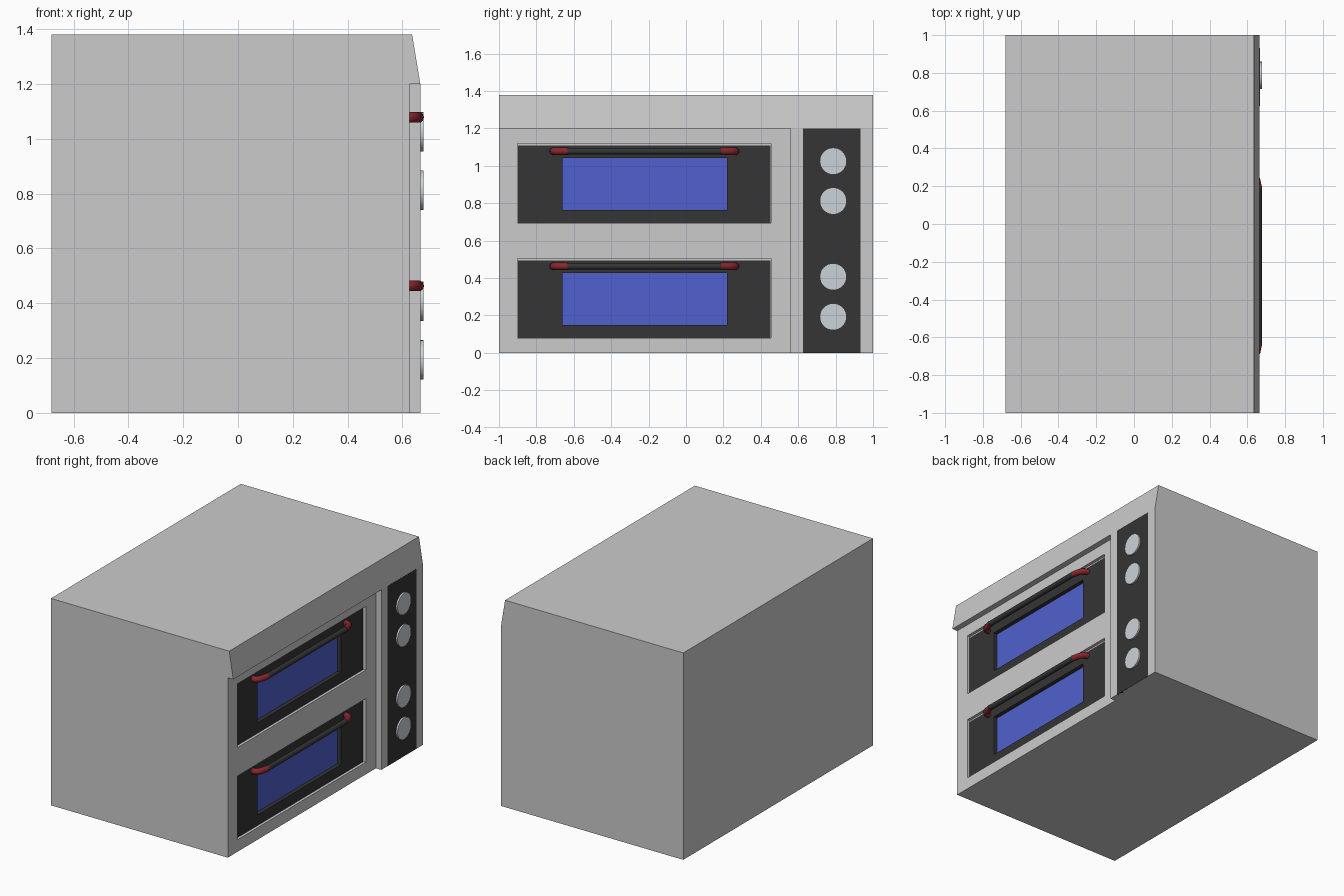
import bpy, bmesh, math

if "Cube" in bpy.data.objects:
    bpy.data.objects.remove(bpy.data.objects["Cube"])

W0, W1 = -0.66, 0.22          # window extent in y
PANEL, RECESS, GLASS = 0.625, 0.605, 0.58


def material(name, rgb):
    m = bpy.data.materials.new(name)
    m.diffuse_color = (*rgb, 1)
    m.use_nodes = True
    m.node_tree.nodes["Principled BSDF"].inputs["Base Color"].default_value = m.diffuse_color
    return m


DARK = material("dark_enamel", (0.035, 0.035, 0.035))
BLUE = material("blue_glass", (0.08, 0.12, 0.62))
RED = material("red_grip", (0.25, 0.02, 0.025))
PALE = material("pale_metal", (0.6, 0.65, 0.68))


def mesh_object(name, verts, faces, mat=None):
    me = bpy.data.meshes.new(name)
    me.from_pydata(verts, [], faces)
    ob = bpy.data.objects.new(name, me)
    bpy.context.collection.objects.link(ob)
    if mat:
        me.materials.append(mat)
    return ob


def box(name, x, y, z, mat=None):
    verts = [(a, b, c) for a in x for b in y for c in z]
    faces = [(0, 1, 3, 2), (4, 6, 7, 5), (0, 4, 5, 1),
             (2, 3, 7, 6), (0, 2, 6, 4), (1, 5, 7, 3)]
    return mesh_object(name, verts, faces, mat)


def activate(ob):
    bpy.ops.object.select_all(action='DESELECT')
    ob.select_set(True)
    bpy.context.view_layer.objects.active = ob


def cut(target, x, y, z):
    cutter = box("cutter", x, y, z)
    cutter.hide_render = True
    mod = target.modifiers.new("cut", 'BOOLEAN')
    mod.operation, mod.solver, mod.object = 'DIFFERENCE', 'EXACT', cutter
    activate(target)
    bpy.ops.object.modifier_apply(modifier=mod.name)
    bpy.data.objects.remove(cutter)


def ring(x, y, z):
    return [(x, y[0], z[0]), (x, y[1], z[0]), (x, y[1], z[1]), (x, y[0], z[1])]


def tube(name, pts, radius, mat):
    cu = bpy.data.curves.new(name, 'CURVE')
    cu.dimensions = '3D'
    cu.bevel_depth, cu.bevel_resolution, cu.use_fill_caps = radius, 3, True
    sp = cu.splines.new('POLY')
    sp.points.add(len(pts) - 1)
    for p, co in zip(sp.points, pts):
        p.co = (*co, 1)
    cu.materials.append(mat)
    ob = bpy.data.objects.new(name, cu)
    bpy.context.collection.objects.link(ob)
    activate(ob)
    bpy.ops.object.convert(target='MESH')
    bpy.ops.object.shade_smooth_by_angle(angle=math.radians(40))


# Housing: side profile with sloped brow, extruded across the width
profile = [(-0.68, 0), (0.665, 0), (0.665, 1.2), (0.635, 1.38), (-0.68, 1.38)]
n = len(profile)
housing = mesh_object(
    "housing",
    [(x, y, z) for y in (-1, 1) for x, z in profile],
    [tuple(range(n)), tuple(reversed(range(n, 2 * n)))]
    + [(i, i + n, (i + 1) % n + n, (i + 1) % n) for i in range(n)])
cut(housing, (PANEL, 0.8), (-1.1, 0.56), (-0.1, 1.2))

# Two oven decks: recess, framed door, window and handle
for deck, z in (("lower", 0.08), ("upper", 0.695)):
    cut(housing, (RECESS, 0.7), (-0.9, 0.455), (z, z + 0.425))
    wz = (z + 0.07, z + 0.347)
    cut(housing, (GLASS - 0.01, 0.7), (W0 - 0.005, W1 + 0.005),
        (wz[0] - 0.005, wz[1] + 0.005))

    verts = (ring(RECESS + 0.002, (-0.898, 0.452), (z, z + 0.415))
             + ring(RECESS + 0.002, (W0, W1), wz) + ring(GLASS, (W0, W1), wz))
    faces = [(a + i, a + (i + 1) % 4, a + 4 + (i + 1) % 4, a + 4 + i)
             for a in (0, 4) for i in range(4)]
    mesh_object(deck + "_door", verts, faces, DARK)
    mesh_object(deck + "_window", ring(GLASS, (W0, W1), wz), [(0, 1, 2, 3)], BLUE)

    hz, mid = z + 0.383, -0.2225
    tube(deck + "_handle_bar", [(0.659, mid - 0.42, hz), (0.659, mid + 0.42, hz)],
         0.018, DARK)
    for side, s in (("left", -1), ("right", 1)):
        path = [(0.60, 0.488), (0.625, 0.486), (0.639, 0.476),
                (0.649, 0.455), (0.659, 0.408)]
        tube(f"{deck}_handle_{side}_end",
             [(x, mid + s * d, hz) for x, d in path], 0.02, RED)

# Control strip
box("control_strip", (0.65, 0.666), (0.625, 0.932), (0.0, 1.2), DARK)

# Round dials
for i, z in enumerate((0.193, 0.407, 0.812, 1.025)):
    bpy.ops.mesh.primitive_cylinder_add(
        vertices=32, radius=0.072, depth=0.017,
        location=(0.6685, 0.787, z), rotation=(0, math.pi / 2, 0))
    dial = bpy.context.object
    dial.name = f"dial_{i + 1}"
    dial.data.materials.append(PALE)
    bpy.ops.object.shade_smooth_by_angle(angle=math.radians(40))
